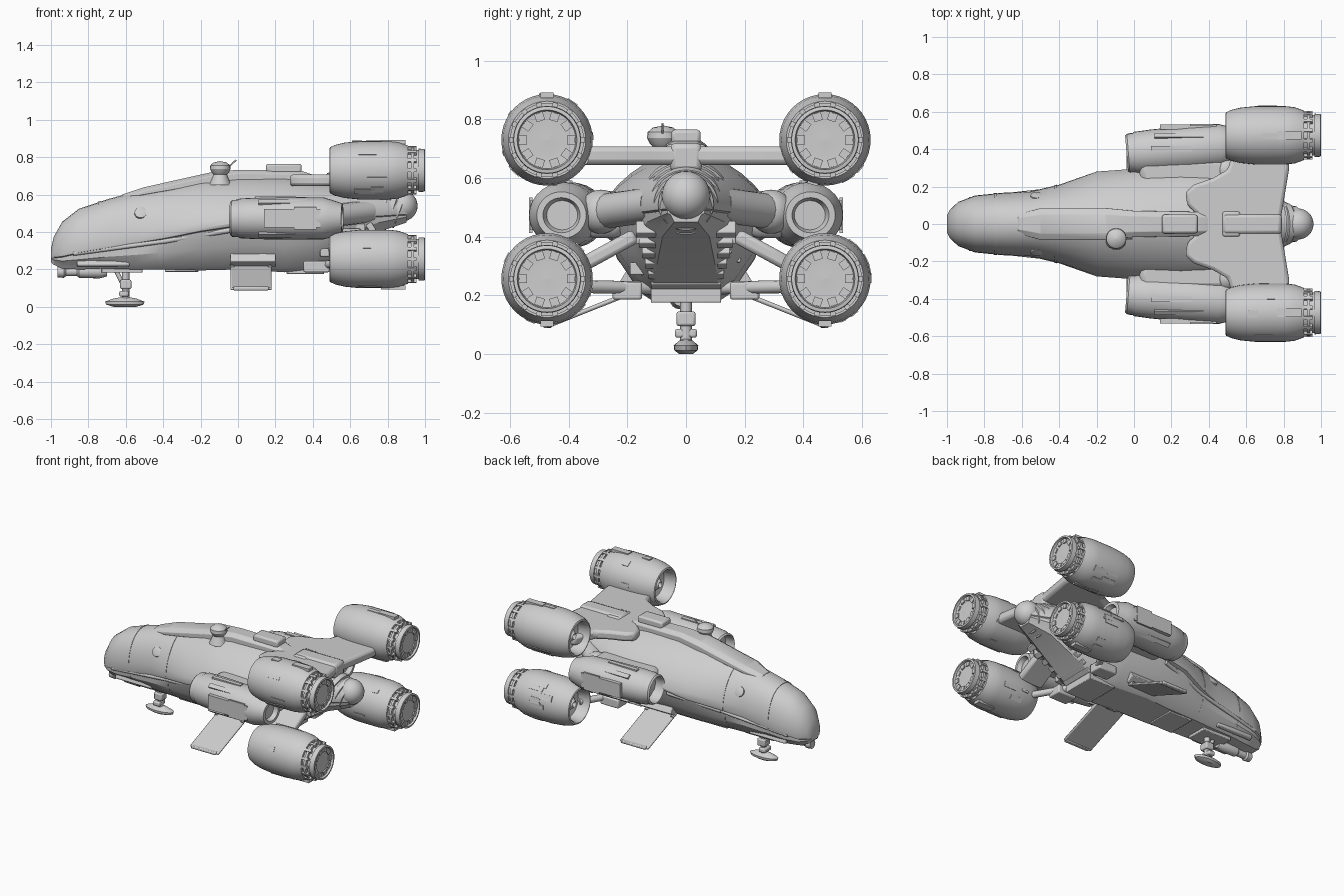
import bpy, bmesh, math, random
from mathutils import Matrix, Vector

random.seed(4)
if "Cube" in bpy.data.objects:
    bpy.data.objects.remove(bpy.data.objects["Cube"], do_unlink=True)

grey = bpy.data.materials.new("hull_grey")
grey.use_nodes = True
grey.diffuse_color = (0.62, 0.62, 0.62, 1)
grey.node_tree.nodes["Principled BSDF"].inputs["Base Color"].default_value = (0.62, 0.62, 0.62, 1)


def finish(name, bm, bevel=0.0, angle=32):
    bmesh.ops.remove_doubles(bm, verts=bm.verts, dist=1e-5)
    bmesh.ops.recalc_face_normals(bm, faces=bm.faces)
    mesh = bpy.data.meshes.new(name)
    bm.to_mesh(mesh)
    bm.free()
    mesh.materials.append(grey)
    ob = bpy.data.objects.new(name, mesh)
    bpy.context.collection.objects.link(ob)
    if bevel:
        mod = ob.modifiers.new("bevel", "BEVEL")
        mod.width, mod.segments = bevel, 2
    bpy.ops.object.select_all(action="DESELECT")
    ob.select_set(True)
    bpy.context.view_layer.objects.active = ob
    bpy.ops.object.shade_smooth_by_angle(angle=math.radians(angle))


def add_box(bm, loc, size, rx=0.0, ry=0.0):
    m = Matrix.Translation(loc) @ Matrix.Rotation(rx, 4, "X") @ Matrix.Rotation(ry, 4, "Y")
    bmesh.ops.create_cube(bm, size=1, matrix=m @ Matrix.Diagonal((*size, 1)))


def box(name, loc, size, rx=0.0, bevel=0.008):
    bm = bmesh.new()
    add_box(bm, loc, size, rx)
    finish(name, bm, bevel)


def ball(name, loc, radius):
    bm = bmesh.new()
    bmesh.ops.create_uvsphere(bm, u_segments=28, v_segments=16, radius=radius,
                              matrix=Matrix.Translation(loc))
    finish(name, bm)


def bridge(bm, rings):
    rows = [[bm.verts.new(p) for p in ring] for ring in rings]
    n = len(rows[0])
    for a, b in zip(rows, rows[1:]):
        for i in range(n):
            bm.faces.new((a[i], a[(i + 1) % n], b[(i + 1) % n], b[i]))
    bm.faces.new(rows[0])
    bm.faces.new(rows[-1])


def lathe(name, profile, loc=(0, 0, 0), sy=1, n=36, turn=None):
    """Revolve (x, radius) points round the x axis."""
    rings = [[Vector((x, sy * max(r, 1e-4) * math.cos(t), max(r, 1e-4) * math.sin(t)))
              for t in (math.tau * i / n for i in range(n))] for x, r in profile]
    bm = bmesh.new()
    bridge(bm, rings)
    bm.transform(Matrix.Translation(loc) @ (turn or Matrix.Identity(4)))
    finish(name, bm)


def tube(name, a, b, r, n=12):
    a, b = Vector(a), Vector(b)
    turn = Vector((1, 0, 0)).rotation_difference(b - a).to_matrix().to_4x4()
    lathe(name, [(0, r), ((b - a).length, r)], a, n=n, turn=turn)


def radial_boxes(name, centre, items):
    """Items are x, radius, angle and size (along, around, out)."""
    bm = bmesh.new()
    for x, r, t, size in items:
        add_box(bm, (x, centre[0] + r * math.cos(t), centre[1] + r * math.sin(t)), size, t - math.pi / 2)
    finish(name, bm)


# Main hull: x, half width, top, waist, bottom, floor half width, roundness
stations = [
    (-1.0, .045, .31, .275, .24, .035, 1), (-.985, .075, .375, .28, .225, .06, 1),
    (-.94, .118, .455, .285, .205, .08, .9), (-.85, .152, .525, .305, .2, .1, .9),
    (-.7, .167, .575, .33, .205, .11, .9), (-.55, .175, .615, .355, .2, .12, .95),
    (-.4, .21, .645, .38, .2, .13, 1.1), (-.2, .28, .685, .42, .195, .14, 1.25),
    (0, .295, .7, .45, .2, .15, 1.3), (.25, .295, .7, .47, .185, .15, 1.3),
    (.42, .285, .675, .48, .2, .14, 1.25), (.55, .235, .655, .49, .28, .13, 1.1),
    (.75, .15, .63, .5, .4, .1, 1), (.9, .07, .59, .51, .45, .05, 1)]


def hull_ring(x, w, zt, zm, zb, wb, e):
    half = []
    for i in range(9):
        a = math.pi / 2 * i / 8
        half.append((w * math.sin(a) ** e, zm + (zt - zm) * max(math.cos(a), 0) ** e))
    half += [(w * .98, zm - .015), (w * .9, zm - .02), ((w + wb) * .53, (zm + zb) / 2),
             (wb * 1.05, zb + .025), (wb * .8, zb), (0, zb)]
    return [(x, y, z) for y, z in half] + [(x, -y, z) for y, z in half[-2:0:-1]]


bm = bmesh.new()
bridge(bm, [hull_ring(*s) for s in stations])
finish("main_hull", bm, angle=26)

# Raised dorsal spine
spine = [(-.62, .05, .575, .6), (-.5, .085, .6, .64), (-.15, .085, .66, .718), (0, .07, .66, .733),
         (.33, .065, .66, .73), (.42, .06, .64, .7), (.5, .05, .62, .67)]
bm = bmesh.new()
bridge(bm, [[(x, -w, a), (x, -w, b - .02), (x, -w * .6, b), (x, w * .6, b), (x, w, b - .02), (x, w, a)]
            for x, w, a, b in spine])
finish("dorsal_spine", bm, .004)
box("dorsal_hatch", (.245, 0, .74), (.19, .1, .05), bevel=.012)
box("tail_fairing", (.63, 0, .67), (.32, .11, .1), bevel=.02)
box("tail_cap", (.52, 0, .685), (.1, .14, .06), bevel=.015)

# Narrow bands across the hull roof
for x in (-.74, -.42):
    k = next(i for i, s in enumerate(stations) if s[0] > x)

    def band_ring(px):
        a, b = stations[k - 1], stations[k]
        s = [p + (q - p) * (px - a[0]) / (b[0] - a[0]) for p, q in zip(a, b)]
        return hull_ring(px, s[1] + .003, s[2] + .003, *s[3:])
    bm = bmesh.new()
    bridge(bm, [band_ring(x - .008), band_ring(x + .008)])
    finish("hull_band", bm)

# Sensor dome on a low flared base
lathe("sensor_dome", [(-.09, .06), (-.035, .035), (-.025, .045), (-.005, .055), (.014, .053), (.03, .035),
                      (.037, 0)], (-.095, -.078, .742), n=20, turn=Matrix.Rotation(-math.pi / 2, 4, "Y"))
tube("sensor_antenna", (-.06, -.08, .74), (-.01, -.08, .785), .004)

# Upper wing carrying the top engines
outline = [(.34, 0), (.33, .06), (.285, .1), (.275, .17), (.32, .21), (.42, .245), (.5, .29), (.55, .45),
           (.83, .45), (.83, .3), (.8, .12), (.78, 0)]
bm = bmesh.new()
pts = outline + [(x, -y) for x, y in outline[-2:0:-1]]
bridge(bm, [[(x, y, z) for x, y in pts] for z in (.645, .708)])
finish("upper_wing", bm, .018)

# Tail boom ball and collars
ball("tail_ball", (.877, 0, .54), .083)
for i, x in enumerate((.64, .7, .76, .81, .85)):
    r = .155 - .015 * i
    lathe("tail_collar", [(-.02, r - .02), (-.015, r), (.015, r), (.02, r - .02)], (x, 0, .515),
          turn=Matrix.Rotation(.35, 4, "Y"))

# Belly machinery and rear vents
bm = bmesh.new()
for i in range(6):
    add_box(bm, (.46 + .05 * i, 0, .25 + .035 * i), (.035, .24 + .02 * i, .05), ry=-.6)
add_box(bm, (.58, 0, .41), (.2, .34, .07))
add_box(bm, (.36, 0, .2), (.2, .24, .05))
add_box(bm, (-.62, 0, .2), (.22, .15, .035))
add_box(bm, (-.3, 0, .2), (.18, .2, .025))
for s in (-1, 1):
    add_box(bm, (.08, s * .17, .28), (.24, .06, .12), s * .55)
    for i in range(26):
        x = random.uniform(-.05, .65)
        add_box(bm, (x, s * random.uniform(.08, .17), .24 + max(0, x - .35) * .6 + random.uniform(-.02, .1)),
                (random.uniform(.03, .1), random.uniform(.02, .05), random.uniform(.015, .05)))
finish("belly_machinery", bm, .004)

# Engine pods
engine_profile = [
    (.58, 0), (.53, .02), (.58, .06), (.57, .098), (.5, .104), (.488, .113), (.492, .123), (.52, .136),
    (.57, .148), (.65, .156), (.81, .156), (.86, .15), (.91, .132), (.91, .116), (.925, .116),
    (.925, .126), (.942, .126), (.942, .108), (.965, .108), (.965, .116), (.998, .114), (1, .102),
    (.985, .098), (.98, .05), (.985, 0)]
for s in (-1, 1):
    for level, zc, up in (("upper", .73, 1), ("lower", .256, -1)):
        c = (s * .474, zc)
        lathe(level + "_engine", engine_profile, (0, *c), n=40)
        items = [(.984, .082, math.tau * i / 10, (.012, .03, .028)) for i in range(10)]
        items += [(.932, .12, math.tau * i / 14, (.045, .018, .02)) for i in range(14)]
        items += [(.83, .152, up * math.pi / 2, (.13, .045, .02))]
        items += [(random.uniform(.62, .8), .154, random.uniform(0, math.tau),
                   (random.uniform(.04, .11), random.uniform(.01, .04), .009)) for _ in range(10)]
        radial_boxes(level + "_engine_fittings", c, items)
    # Lower engine pylon
    box("lower_pylon", (.57, s * .26, .355), (.18, .2, .05), s * -.5, bevel=.015)
    tube("lower_brace", (.42, s * .12, .225), (.56, s * .38, .23), .022)
    box("engine_clamp", (.42, s * .2, .215), (.14, .1, .06))

    # Side nacelle, with an open ringed intake
    lathe("side_nacelle", [(.04, 0), (.03, .05), (.03, .082), (-.03, .084), (-.04, .09), (-.03, .099),
                           (0, .1), (.01, .106), (.1, .111), (.3, .114), (.46, .112), (.5, .1),
                           (.56, .08), (.56, .06), (.53, .05), (.53, 0)], (0, s * .38, .473), sy=1.06,
          n=28, turn=Matrix.Rotation(s * .08, 4, "Z"))
    side = 0 if s > 0 else math.pi
    radial_boxes("nacelle_panels", (s * .403, .473), [
        (.29, .116, side, (.3, .1, .025)), (.36, .126, side, (.12, .12, .012)),
        (.26, .11, side + s * .9, (.3, .03, .014)), (.26, .11, side - s * .9, (.3, .03, .014)),
        (.2, .112, math.pi / 2, (.22, .03, .012))])
    box("nacelle_shoulder", (.26, s * .28, .475), (.46, .14, .16), bevel=.035)
    ball("nacelle_elbow", (.49, s * .29, .485), .075)
    tube("nacelle_pipe", (.49, s * .29, .485), (.7, s * .11, .51), .06, 16)
    tube("tail_pipe", (.56, s * .16, .42), (.86, s * .045, .49), .028)

    # Lowered boarding ramps
    run, drop = .34, .135
    box("boarding_ramp", (.07, s * .305, .162), (.22, math.hypot(run, drop), .016),
        -s * math.atan2(drop, run), bevel=.007)
    box("ramp_foot", (.07, s * .472, .098), (.19, .03, .02), bevel=.006)
    for x in (-.03, .17):
        tube("ramp_hinge", (x, s * .12, .24), (x, s * .2, .21), .012)

    # Hull side rail, port and chin
    tube("side_rail", (-.88, s * .132, .285), (-.4, s * .185, .35), .012)
    tube("side_rail_rear", (-.4, s * .185, .35), (-.04, s * .265, .41), .014)
    lathe("side_port", [(-.01, .035), (.012, .033), (.016, .02), (.016, 0)], (-.52, s * .145, .5), n=16,
          turn=Matrix.Rotation(s * math.pi / 2, 4, "Z") @ Matrix.Rotation(-.5, 4, "Y"))
    box("chin_panel", (-.72, s * .115, .235), (.28, .03, .04), s * .35)

# Nose cannon
lathe("nose_cannon", [(-.965, 0), (-.965, .03), (-.93, .033), (-.92, .024), (-.86, .024), (-.85, .033),
                      (-.74, .036), (-.7, .025), (-.7, 0)], (0, -.02, .188), n=16)

# Nose landing gear
tube("gear_strut", (-.6, 0, .04), (-.6, 0, .21), .02)
tube("gear_brace", (-.65, 0, .19), (-.6, 0, .09), .012)
box("gear_knuckle", (-.6, 0, .12), (.06, .065, .05))
box("gear_ankle", (-.61, 0, .07), (.05, .075, .03))
lathe("gear_foot", [(0, 0), (0, .06), (.012, .1), (.028, .105), (.045, .06), (.055, 0)], (-.605, 0, 0),
      sy=.4, n=20, turn=Matrix.Rotation(-math.pi / 2, 4, "Y"))
